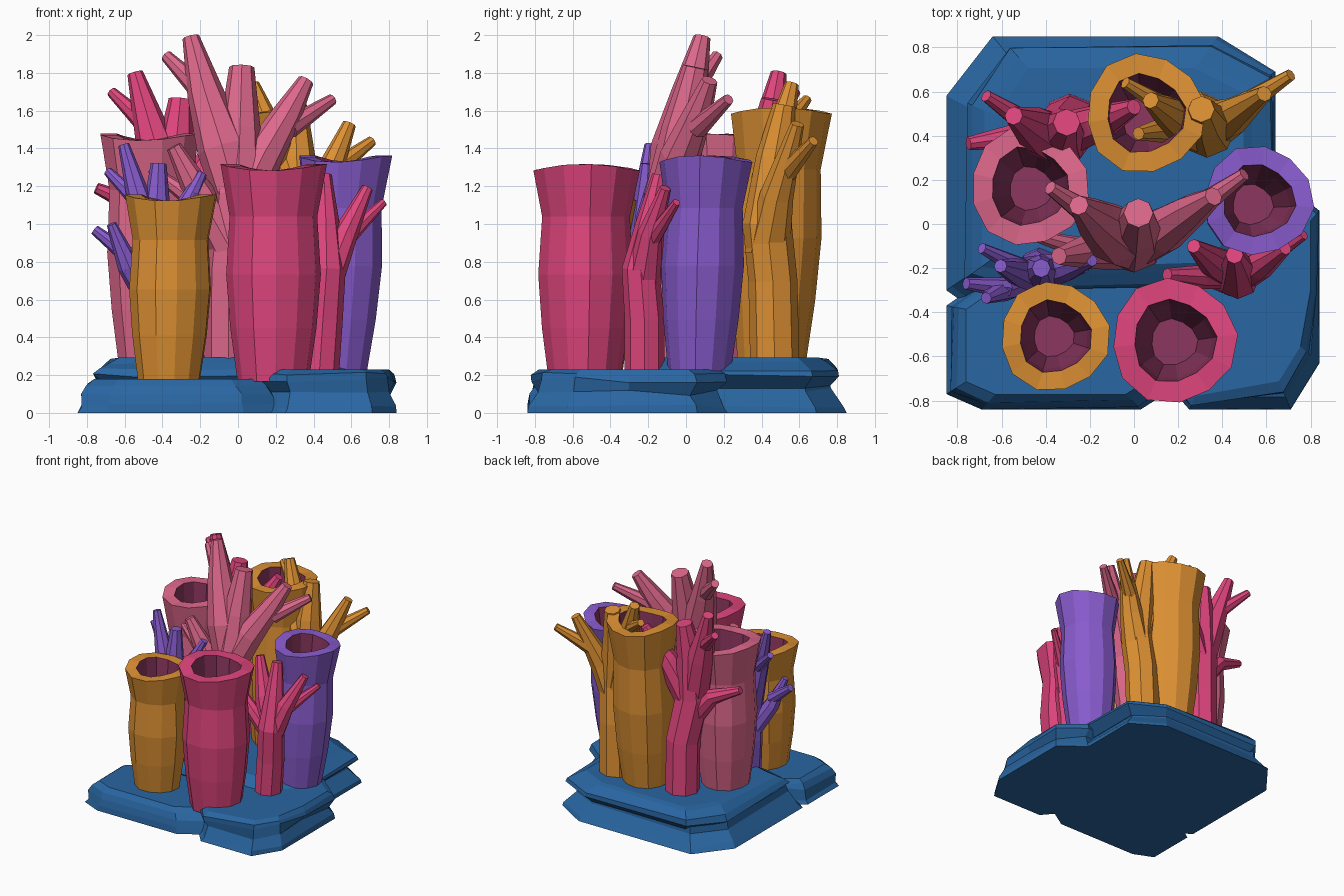
import bpy, bmesh, math, random
from mathutils import Vector

random.seed(4)


def material(name, rgb):
    m = bpy.data.materials.new(name)
    m.diffuse_color = (*rgb, 1)
    return m


BLUE = material("rock blue", (.022, .133, .36))
ORANGE = material("orange", (.72, .28, .033))
MAGENTA = material("magenta", (.74, .06, .205))
PINK = material("dusty pink", (.73, .138, .262))
PURPLE = material("purple", (.246, .105, .61))
PLUM = material("plum inside", (.262, .037, .114))


def loft(bm, rings, inside_from=None):
    """Skin a list of rings, capping both ends."""
    vr = [[bm.verts.new(p) for p in r] for r in rings]
    n = len(vr[0])
    for k in range(len(vr) - 1):
        for i in range(n):
            j = (i + 1) % n
            f = bm.faces.new((vr[k][i], vr[k][j], vr[k + 1][j], vr[k + 1][i]))
            if inside_from is not None and k >= inside_from:
                f.material_index = 1
    bm.faces.new(vr[0][::-1])
    cap = bm.faces.new(vr[-1])
    cap.material_index = 0 if inside_from is None else 1


def finish(bm, name, *mats):
    me = bpy.data.meshes.new(name)
    bm.to_mesh(me)
    bm.free()
    for m in mats:
        me.materials.append(m)
    ob = bpy.data.objects.new(name, me)
    bpy.context.collection.objects.link(ob)
    return ob


# --- Rocks: layered slabs with a pinched middle and chipped corners ---
def rock(name, outline, layers, chipped=()):
    bm = bmesh.new()
    cx = sum(p[0] for p in outline) / len(outline)
    cy = sum(p[1] for p in outline) / len(outline)
    rings = []
    for k, (z, s) in enumerate(layers):
        ring = []
        rough = k not in (0, len(layers) - 1)
        for i, (x, y) in enumerate(outline):
            q = s + (random.uniform(-.025, .02) if rough else 0)
            if i in chipped and k > 2:
                q -= .13
            dz = random.uniform(-.02, .012) if rough else 0
            ring.append((cx + (x - cx) * q, cy + (y - cy) * q, z + dz))
        rings.append(ring)
    loft(bm, rings)
    finish(bm, name, BLUE)


rock("back_rock_lower",
     [(-.85, -.30), (-.68, -.42), (.50, -.45), (.64, -.2), (.64, .69),
      (.38, .85), (-.64, .85), (-.85, .58)],
     [(0, 1), (.04, .98), (.13, .87), (.18, .86)])
rock("back_rock_upper",
     [(-.77, -.25), (-.55, -.31), (.42, -.28), (.64, -.05), (.64, .68),
      (.36, .82), (-.58, .82), (-.76, .55)],
     [(.13, .88), (.20, .98), (.235, .97), (.275, .87), (.292, .80)])
rock("front_left_rock",
     [(-.85, -.77), (-.69, -.84), (.03, -.84), (.22, -.72), (.27, -.30),
      (.05, .0), (-.60, -.02), (-.72, -.28), (-.85, -.37)],
     [(0, 1), (.04, .98), (.11, .95), (.15, .90), (.18, .82)])
rock("right_rock",
     [(.25, -.84), (.71, -.84), (.84, -.63), (.84, -.3), (.84, .06), (.64, .22),
      (.25, .2), (.02, -.2), (.06, -.62)],
     [(0, 1), (.04, .97), (.11, .88), (.18, .98), (.21, .96), (.23, .88)], (1, 2))


# --- Tube sponges: flared outer wall, flat rim, dark hollow ---
OUTER = [(0, .67), (.25, .81), (.5, .89), (.77, .825), (1, 1)]
INNER = [(1, .66), (.8, .60), (.5, .37)]


def tube(name, mat, base, rim, r, z0, z1, phase):
    bm = bmesh.new()
    n = 12
    rings = []
    for k, (t, s) in enumerate(OUTER + INNER):
        ring = []
        lobes = .06 if k >= len(OUTER) else .035
        for i in range(n):
            a = math.tau * i / n + phase
            q = r * s * (1 + lobes * math.cos(3 * a + phase))
            z = z0 + (z1 - z0) * t
            if t == 1:
                z += .018 * math.cos(2 * a + phase)
            ring.append((base[0] + (rim[0] - base[0]) * t + q * math.cos(a),
                         base[1] + (rim[1] - base[1]) * t + q * math.sin(a), z))
        rings.append(ring)
    loft(bm, rings, len(OUTER))
    finish(bm, name, mat, PLUM)


tube("front_left_tube", ORANGE, (-.37, -.51), (-.36, -.51), .248, .165, 1.14, .2)
tube("front_right_tube", MAGENTA, (.18, -.54), (.18, -.53), .283, .165, 1.30, .1)
tube("right_tube", PURPLE, (.51, .07), (.562, .105), .248, .21, 1.345, .4)
tube("left_tube", PINK, (-.46, .15), (-.475, .17), .268, .24, 1.46, .3)
tube("back_tube", ORANGE, (.04, .45), (.05, .50), .27, .25, 1.60, .15)


# --- Branching corals: tapered trunk plus limbs, 8 sides each ---
def limb(bm, points, swell):
    pts = [Vector(p[:3]) for p in points]
    n = 8
    rings = []
    for k, p in enumerate(pts):
        d = (pts[min(k + 1, len(pts) - 1)] - pts[max(k - 1, 0)]).normalized()
        if k == 0 and d.z > .9:
            d = Vector((0, 0, 1))
        u = Vector((0, 1, 0)).cross(d).normalized()
        v = d.cross(u)
        r = points[k][3] * (swell if k < len(pts) - 1 else 1)
        rings.append([p + r * (u * math.cos(math.tau * i / n)
                               + v * math.sin(math.tau * i / n))
                      for i in range(n)])
    loft(bm, rings)


def coral(name, mat, trunk, *limbs):
    bm = bmesh.new()
    limb(bm, trunk, 1.0)
    for points in limbs:
        limb(bm, points, 1.2)
    finish(bm, name, mat)


coral("centre_coral", PINK,
      # trunk and middle limb
      [(-.05, -.06, .24, .13), (-.05, -.08, .75, .125), (.0, -.08, 1.15, .14),
       (.01, -.02, 1.5, .11), (.02, .05, 1.83, .067)],
      # left limb and its twig
      [(.0, -.09, 1.1, .10), (-.08, -.05, 1.4, .115), (-.175, .02, 1.7, .08), (-.25, .085, 1.99, .045)],
      [(-.17, .02, 1.68, .055), (-.38, .165, 1.89, .032)],
      # right limb and its twig
      [(.0, -.09, 1.1, .10), (.13, -.03, 1.36, .09), (.26, .06, 1.58, .065), (.36, .125, 1.76, .043)],
      [(.27, .06, 1.51, .05), (.50, .225, 1.66, .03)],
      # low left limb and its twig
      [(-.03, -.1, .85, .09), (-.2, -.12, 1.15, .07), (-.34, -.145, 1.41, .04)],
      [(-.2, -.12, 1.1, .045), (-.46, -.05, 1.29, .025)])

coral("front_right_coral", MAGENTA,
      [(.43, -.22, .20, .105), (.45, -.22, .5, .105), (.47, -.24, .76, .10),
       (.465, -.19, 1.02, .07), (.455, -.14, 1.26, .04)],
      [(.46, -.23, .68, .08), (.57, -.19, .95, .055), (.685, -.11, 1.19, .03)],
      [(.57, -.18, .92, .04), (.77, -.05, 1.115, .022)],
      [(.46, -.22, .68, .075), (.36, -.17, .97, .06), (.27, -.10, 1.25, .032)],
      [(.44, -.23, .7, .055), (.30, -.24, .86, .045), (.15, -.23, 1.02, .03)])

coral("left_coral", PURPLE,
      [(-.42, -.20, .14, .10), (-.44, -.21, .5, .09), (-.42, -.23, .8, .095),
       (-.43, -.21, 1.1, .07), (-.42, -.20, 1.32, .042)],
      [(-.43, -.23, .75, .075), (-.52, -.22, 1.12, .055), (-.605, -.19, 1.42, .03)],
      [(-.51, -.20, 1.1, .04), (-.69, -.11, 1.28, .025)],
      [(-.42, -.22, .75, .07), (-.3, -.20, 1.05, .05), (-.19, -.165, 1.27, .027)],
      [(-.3, -.2, 1.05, .04), (-.22, -.2, 1.16, .022)],
      [(-.44, -.22, .55, .06), (-.58, -.29, .78, .05), (-.67, -.335, 1.0, .026)],
      [(-.58, -.29, .83, .04), (-.76, -.27, .97, .027)])

coral("back_left_coral", MAGENTA,
      [(-.29, .46, .25, .13), (-.29, .45, .7, .13), (-.34, .39, 1.05, .135),
       (-.33, .42, 1.4, .10), (-.305, .46, 1.66, .062)],
      [(-.34, .38, 1.0, .10), (-.43, .42, 1.4, .09), (-.545, .49, 1.80, .042)],
      [(-.46, .44, 1.5, .05), (-.67, .58, 1.70, .028)],
      [(-.32, .40, 1.0, .09), (-.15, .46, 1.32, .07), (.0, .53, 1.58, .036)],
      [(-.32, .40, .85, .07), (-.52, .40, 1.09, .05), (-.75, .365, 1.19, .03)])

coral("back_right_coral", ORANGE,
      [(.30, .47, .25, .13), (.31, .46, .7, .13), (.33, .43, 1.0, .13),
       (.31, .47, 1.35, .10), (.305, .52, 1.63, .06)],
      [(.32, .43, .9, .10), (.24, .45, 1.25, .085), (.15, .51, 1.53, .06), (.075, .56, 1.74, .038)],
      [(.17, .51, 1.5, .045), (-.04, .64, 1.66, .027)],
      [(.32, .43, .85, .10), (.43, .48, 1.15, .075), (.59, .59, 1.53, .036)],
      [(.47, .52, 1.26, .05), (.71, .675, 1.44, .028)],
      [(.30, .45, .9, .07), (.16, .43, 1.2, .055), (.02, .41, 1.45, .03)])
